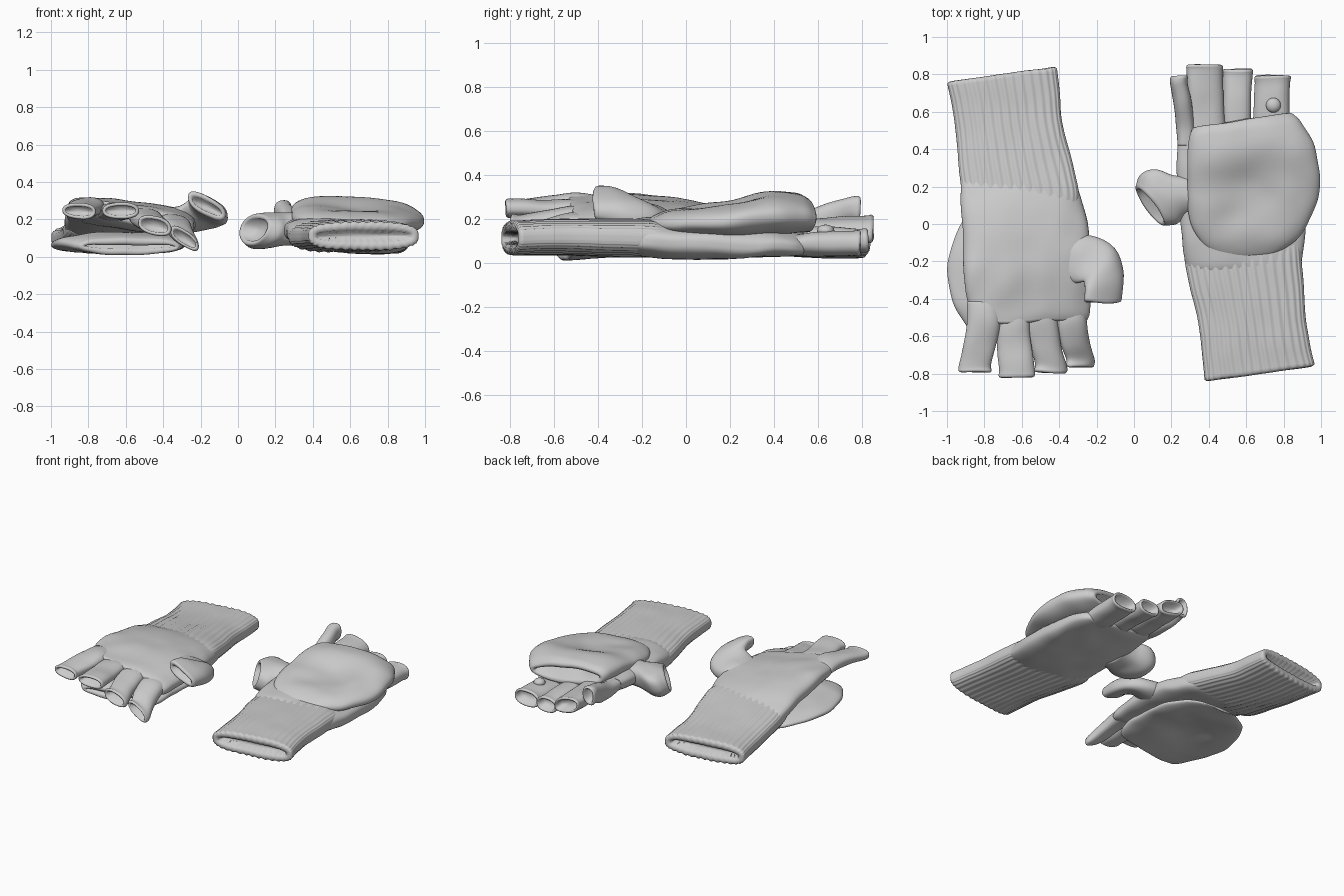
import bpy, bmesh, math
from mathutils import Vector, noise

cube = bpy.data.objects.get("Cube")
if cube:
    bpy.data.objects.remove(cube, do_unlink=True)

# One knitted wool colour
wool = bpy.data.materials.new("grey wool")
wool.use_nodes = True
grey = (0.6, 0.6, 0.6, 1)
wool.diffuse_color = grey
wool.node_tree.nodes["Principled BSDF"].inputs["Base Color"].default_value = grey

HEIGHT = 0.335


def smooth_stations(points, steps=6):
    """Catmull-Rom through (x, y, z, half width, half height)."""
    pts = [points[0]] + list(points) + [points[-1]]
    out = []
    for i in range(1, len(pts) - 2):
        p0, p1, p2, p3 = pts[i - 1:i + 3]
        for s in range(steps):
            t = s / steps
            out.append([0.5 * (2 * b + (c - a) * t + (2 * a - 5 * b + 4 * c - d) * t ** 2
                               + (3 * b - a - 3 * c + d) * t ** 3)
                        for a, b, c, d in zip(p0, p1, p2, p3)])
    out.append(list(points[-1]))
    return out


def tube(name, points, across=((1, 0, 0), (1, 0, 0)), up=(0, 0, 1), p=2.4, segs=40,
         ribs=0, rib_size=0.0, lip=0.02, depth=0.06, wrinkle=0.005, dent=None, flip=False):
    """Soft fabric tube, closed at its start and hemmed open at its end."""
    rings = smooth_stations(points)
    up = Vector(up).normalized()
    w0, w1 = Vector(across[0]), Vector(across[1])
    centres = [Vector(r[:3]) for r in rings]
    out_dir = (centres[-1] - centres[-2]).normalized()
    specs = [(c, r[3], r[4], i / (len(rings) - 1))
             for i, (c, r) in enumerate(zip(centres, rings))]
    # Rounded hem folding inwards
    c, w, h, _ = specs[-1]
    for push, inset in ((0.008, lip * 0.15), (0.012, lip * 0.45), (0.006, lip * 0.9),
                        (-depth, lip * 1.2)):
        specs.append((c + out_dir * push, max(w - inset, 0.01), max(h - inset, 0.008), 1))
    bm = bmesh.new()
    loops = []
    for c, w, h, t in specs:
        side = w0.lerp(w1, t).normalized()
        loop = []
        for k in range(segs):
            a = 2 * math.pi * k / segs
            ca, sa = math.cos(a), math.sin(a)
            r = (abs(ca) ** p + abs(sa) ** p) ** (-1 / p)
            rib = 1 + rib_size * min(1, t * 4) * math.cos(ribs * a)
            v = c + side * (w * r * ca) + up * (h * r * sa * rib)
            v += noise.noise_vector(v * 7) * wrinkle
            if dent and sa > 0:
                dist = (Vector((v.x, v.y)) - Vector(dent[:2])).length
                v.z -= dent[2] * math.exp(-(dist / dent[3]) ** 2) * sa
            loop.append(bm.verts.new(v))
        loops.append(loop)
    for a, b in zip(loops, loops[1:]):
        for k in range(segs):
            n = (k + 1) % segs
            bm.faces.new((a[k], a[n], b[n], b[k]))
    # Close both ends with a fan
    for loop in (loops[0], loops[-1]):
        mid = bm.verts.new(sum((v.co for v in loop), Vector()) / segs)
        for k in range(segs):
            bm.faces.new((loop[k], loop[(k + 1) % segs], mid))
    finish(name, bm, flip)


def finish(name, bm, flip):
    """Make the object; the second mitten is turned over and around."""
    if flip:
        for v in bm.verts:
            v.co = Vector((-v.co.x, -v.co.y, HEIGHT - v.co.z))
    bmesh.ops.recalc_face_normals(bm, faces=bm.faces)
    for f in bm.faces:
        f.smooth = True
    mesh = bpy.data.meshes.new(name)
    bm.to_mesh(mesh)
    bm.free()
    mesh.materials.append(wool)
    bpy.context.scene.collection.objects.link(bpy.data.objects.new(name, mesh))


def mitten(side, flip, shift, sag, fingers, thumb):
    def bend(points):
        """Let the wrist end sag towards the floor and drift sideways."""
        return [(x + shift * min(1, max(0, -y * 4)), y,
                 z + sag * (1 - math.exp(-2.8 * max(0, 0.1 - y))), w, h)
                for x, y, z, w, h in points]

    # Ribbed wrist cuff
    tube(side + "_cuff",
         bend([(0.585, -0.10, 0.11, 0.30, 0.07), (0.585, -0.2, 0.11, 0.312, 0.083),
               (0.63, -0.5, 0.115, 0.288, 0.08), (0.65, -0.66, 0.115, 0.29, 0.078),
               (0.67, -0.79, 0.112, 0.297, 0.075)]),
         across=((1, 0, 0), (1, 0.14, 0)), p=3, segs=240, ribs=40, rib_size=0.05,
         lip=0.05, depth=0.04, wrinkle=0.004, flip=flip)
    # Hand
    tube(side + "_hand",
         bend([(0.59, -0.27, 0.112, 0.29, 0.06), (0.588, -0.2, 0.112, 0.313, 0.084),
               (0.58, 0, 0.112, 0.335, 0.087), (0.572, 0.25, 0.117, 0.342, 0.082),
               (0.55, 0.45, 0.122, 0.325, 0.068), (0.54, 0.515, 0.12, 0.3, 0.052)]),
         across=((1, 0, 0), (1, 0.04, -0.2)), p=2.8, segs=80, lip=0.04, depth=0.005,
         wrinkle=0.01, flip=flip)
    # Fold-back mitten cap, pressed flat where the mitten lies on it
    cap = [(0.6, -0.19, 0.16, 0.07, 0.01), (0.6, -0.16, 0.17, 0.17, 0.033),
           (0.615, -0.08, 0.183, 0.265, 0.058), (0.63, 0.05, 0.193, 0.332, 0.078),
           (0.64, 0.2, 0.207, 0.357, 0.09), (0.625, 0.38, 0.23, 0.343, 0.1),
           (0.595, 0.5, 0.23, 0.305, 0.088), (0.58, 0.545, 0.222, 0.275, 0.075)]
    if flip:
        cap = [(x, y, 0.325 - 0.62 * h, w, 0.62 * h) for x, y, z, w, h in cap]
    tube(side + "_mitten_cap", cap,
         across=((1, 0, 0), (1, 0.15, 0 if flip else -0.08)), p=2.3, segs=80, lip=0.04,
         depth=0.08, wrinkle=0.008, dent=(0.62, 0.18, 0.045, 0.19), flip=flip)
    # Open finger stubs, growing out of the sloping knuckle line
    for label, x0, x1, z, w, h, tip, tilt in fingers:
        root = 0.12 - 0.2 * (x0 - 0.54)
        tube(f"{side}_{label}_finger",
             [(x0, 0.42, root, w * 0.9, 0.04), (x0, 0.52, root, w * 0.97, 0.05),
              ((x0 + x1) / 2, (tip + 0.52) / 2, (z + root) / 2, w * 0.95, h),
              (x1, tip - 0.045, z, w * 0.96, h * 0.95), (x1, tip - 0.012, z, w, h)],
             across=((1, 0, 0), (1, 0, tilt)), lip=0.02, depth=0.05,
             wrinkle=0.009, flip=flip)
    # Thumb
    points, across, up = thumb
    tube(side + "_thumb", points, across=across, up=up, lip=0.03, depth=0.05,
         wrinkle=0.012, flip=flip)


# Mitten lying with its cap on top
mitten("left", False, 0, 0,
       [("index", 0.275, 0.24, 0.235, 0.052, 0.068, 0.79, 0.2),
        ("middle", 0.385, 0.38, 0.15, 0.102, 0.055, 0.85, -0.25),
        ("ring", 0.55, 0.555, 0.1, 0.08, 0.052, 0.83, 0),
        ("little", 0.735, 0.742, 0.085, 0.1, 0.058, 0.795, 0)],
       ([(0.37, 0.14, 0.14, 0.13, 0.08), (0.26, 0.15, 0.145, 0.13, 0.095),
         (0.18, 0.16, 0.14, 0.155, 0.105), (0.13, 0.135, 0.14, 0.16, 0.105),
         (0.095, 0.105, 0.145, 0.135, 0.09)],
        ((0.5, -0.85, 0), (0.6, -0.8, 0)), (0.3, 0.2, 1)))

# Mitten lying on its cap, wrist sagging to the floor
mitten("right", True, 0.035, 0.135,
       [("index", 0.335, 0.285, 0.235, 0.085, 0.05, 0.765, -0.6),
        ("middle", 0.495, 0.445, 0.165, 0.092, 0.05, 0.795, -0.2),
        ("ring", 0.655, 0.625, 0.088, 0.097, 0.042, 0.82, 0),
        ("little", 0.805, 0.85, 0.088, 0.092, 0.042, 0.795, 0)],
       ([(0.38, 0.18, 0.14, 0.14, 0.06), (0.28, 0.19, 0.13, 0.135, 0.07),
         (0.185, 0.22, 0.1, 0.13, 0.07), (0.16, 0.31, 0.075, 0.12, 0.06),
         (0.165, 0.41, 0.065, 0.11, 0.055)],
        ((0, 1, 0), (1, 0, -0.5)), (0, 0, 1)))

# Small button knot on the little finger
bm = bmesh.new()
bmesh.ops.create_uvsphere(bm, u_segments=16, v_segments=8, radius=0.04)
for v in bm.verts:
    v.co = Vector((v.co.x + 0.745, v.co.y + 0.635, v.co.z * 0.7 + 0.145))
finish("button_knot", bm, False)
